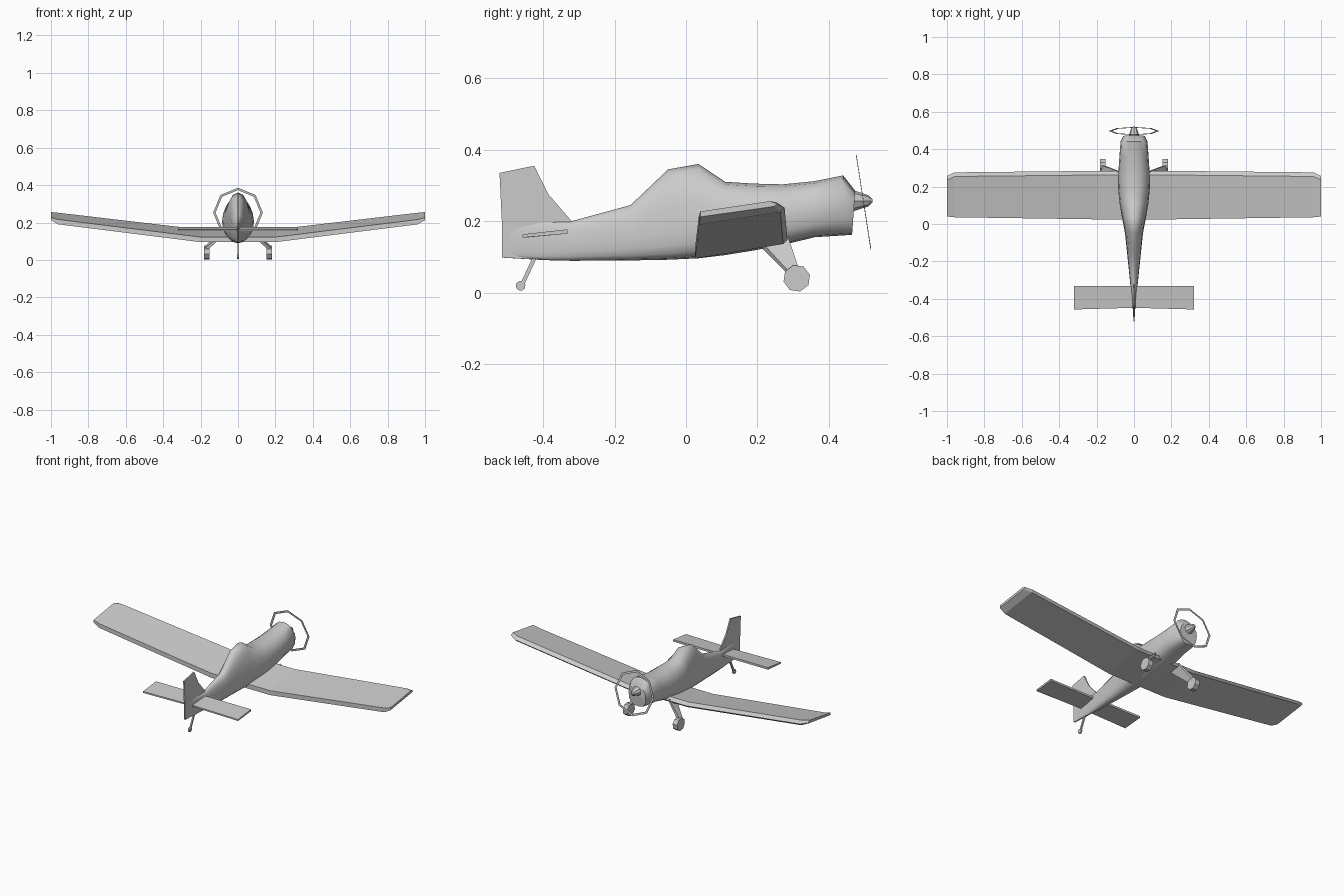
import bpy, bmesh
from math import sin, cos, pi
from mathutils import Vector

if "Cube" in bpy.data.objects:
    bpy.data.objects.remove(bpy.data.objects["Cube"])


def finish(name, bm, smooth=None):
    bmesh.ops.recalc_face_normals(bm, faces=bm.faces)
    me = bpy.data.meshes.new(name)
    bm.to_mesh(me)
    bm.free()
    ob = bpy.data.objects.new(name, me)
    bpy.context.collection.objects.link(ob)
    if smooth:
        bpy.ops.object.select_all(action='DESELECT')
        ob.select_set(True)
        bpy.context.view_layer.objects.active = ob
        bpy.ops.object.shade_smooth_by_angle(angle=smooth)
    return ob


def loft(name, sections, smooth=None, closed=False):
    """Skin a row of equal-length closed sections, capping the ends."""
    bm = bmesh.new()
    rings = [[bm.verts.new(p) for p in s] for s in sections]
    n = len(rings[0])
    pairs = list(zip(rings, rings[1:]))
    if closed:
        pairs.append((rings[-1], rings[0]))
    for a, b in pairs:
        for i in range(n):
            j = (i + 1) % n
            bm.faces.new((a[i], a[j], b[j], b[i]))
    if not closed:
        bm.faces.new(rings[0])
        bm.faces.new(rings[-1])
    return finish(name, bm, smooth)


def egg(y, bottom, mid, top, w, shear=0.0):
    """Fuselage section; shear leans the top forward."""
    pts = []
    for i in range(16):
        c, s = cos(2 * pi * i / 16), sin(2 * pi * i / 16)
        h = top - mid if s > 0 else mid - bottom
        k = 0.9 if s > 0 else 0.7
        x = w * (1 if c > 0 else -1) * abs(c) ** k
        z = mid + h * (1 if s > 0 else -1) * abs(s) ** k
        pts.append((x, y + shear * (z - mid), z))
    return pts


# fuselage: y, bottom, widest height, top, half width
loft('fuselage', [egg(*s) for s in (
    (-0.515, 0.098, 0.14, 0.19, 0.003), (-0.40, 0.091, 0.14, 0.20, 0.010),
    (-0.32, 0.089, 0.14, 0.20, 0.020), (-0.155, 0.090, 0.155, 0.245, 0.037),
    (-0.05, 0.092, 0.17, 0.345, 0.048), (0.035, 0.096, 0.185, 0.36, 0.064),
    (0.11, 0.105, 0.20, 0.31, 0.077), (0.19, 0.118, 0.205, 0.305, 0.085),
    (0.27, 0.133, 0.215, 0.303, 0.084), (0.36, 0.155, 0.23, 0.312, 0.078),
    (0.44, 0.160, 0.245, 0.328, 0.072), (0.470, 0.162, 0.235, 0.285, 0.058, 0.07))],
    smooth=0.8)

# spinner
loft('spinner', [[(r * cos(2 * pi * i / 8), y, 0.257 + r * sin(2 * pi * i / 8))
                  for i in range(8)]
                 for y, r in ((0.462, 0.032), (0.482, 0.025), (0.51, 0.016), (0.522, 0.004))],
     smooth=0.5)

# fin and rudder
fin_outline = [(-0.513, 0.098), (-0.515, 0.19), (-0.522, 0.335), (-0.425, 0.355),
               (-0.385, 0.275), (-0.32, 0.20), (-0.40, 0.092)]
loft('tail_fin', [[(x, y, z) for y, z in fin_outline] for x in (-0.004, 0.004)])


def wing_section(x, te, le, z_te, z_le, t):
    return [(x, te, z_te), (x, le - 0.012, z_le), (x, le, z_le + 0.45 * t),
            (x, le - 0.022, z_le + t), (x, te, z_te + t)]


# wing with dihedral and bevelled tips
half = [(0.2, 0.025, 0.284, 0.095, 0.136, 0.027), (0.96, 0.036, 0.276, 0.190, 0.226, 0.026),
        (1.0, 0.040, 0.257, 0.212, 0.241, 0.015)]
loft('wing', [wing_section(-s[0], *s[1:]) for s in reversed(half)]
     + [wing_section(*s) for s in half])

# tailplane
loft('tailplane', [[(x, back, 0.154), (x, -0.332, 0.165), (x, -0.332, 0.177), (x, back, 0.163)]
                   for x, back in ((-0.32, -0.457), (0, -0.448), (0.32, -0.457))])

# thin propeller ring, tilted
ring = []
for i in range(8):
    x, z = sin(pi * i / 4), cos(pi * i / 4)
    ring.append([(r * x, 0.497 - 0.155 * r * z + d, 0.253 + r * z)
                 for r, d in ((0.133, -0.001), (0.133, 0.001), (0.120, 0.001), (0.120, -0.001))])
loft('propeller_ring', ring, closed=True)


def wheel(name, x, y, z, r, w):
    loft(name, [[(x + d, y + r * cos(pi * i / 4 + 0.25), z + r * sin(pi * i / 4 + 0.25))
                 for i in range(8)] for d in (-w / 2, w / 2)])


# main gear, left and right
for side, s in (('left', -1), ('right', 1)):
    wheel(side + '_wheel', s * 0.168, 0.31, 0.040, 0.038, 0.03)
    loft(side + '_gear_leg', [
        [(s * 0.085, 0.215, 0.122), (s * 0.085, 0.285, 0.142),
         (s * 0.085, 0.285, 0.158), (s * 0.085, 0.215, 0.138)],
        [(s * 0.165, 0.285, 0.052), (s * 0.165, 0.315, 0.060),
         (s * 0.18, 0.315, 0.070), (s * 0.18, 0.285, 0.062)]])

# tail wheel and its leg
wheel('tail_wheel', 0, -0.463, 0.019, 0.014, 0.01)
loft('tail_wheel_leg', [[(dx, y + dy, z) for dx, dy in
                         ((-0.004, -0.006), (0.004, -0.006), (0.004, 0.006), (-0.004, 0.006))]
                        for y, z in ((-0.42, 0.105), (-0.458, 0.024))])
